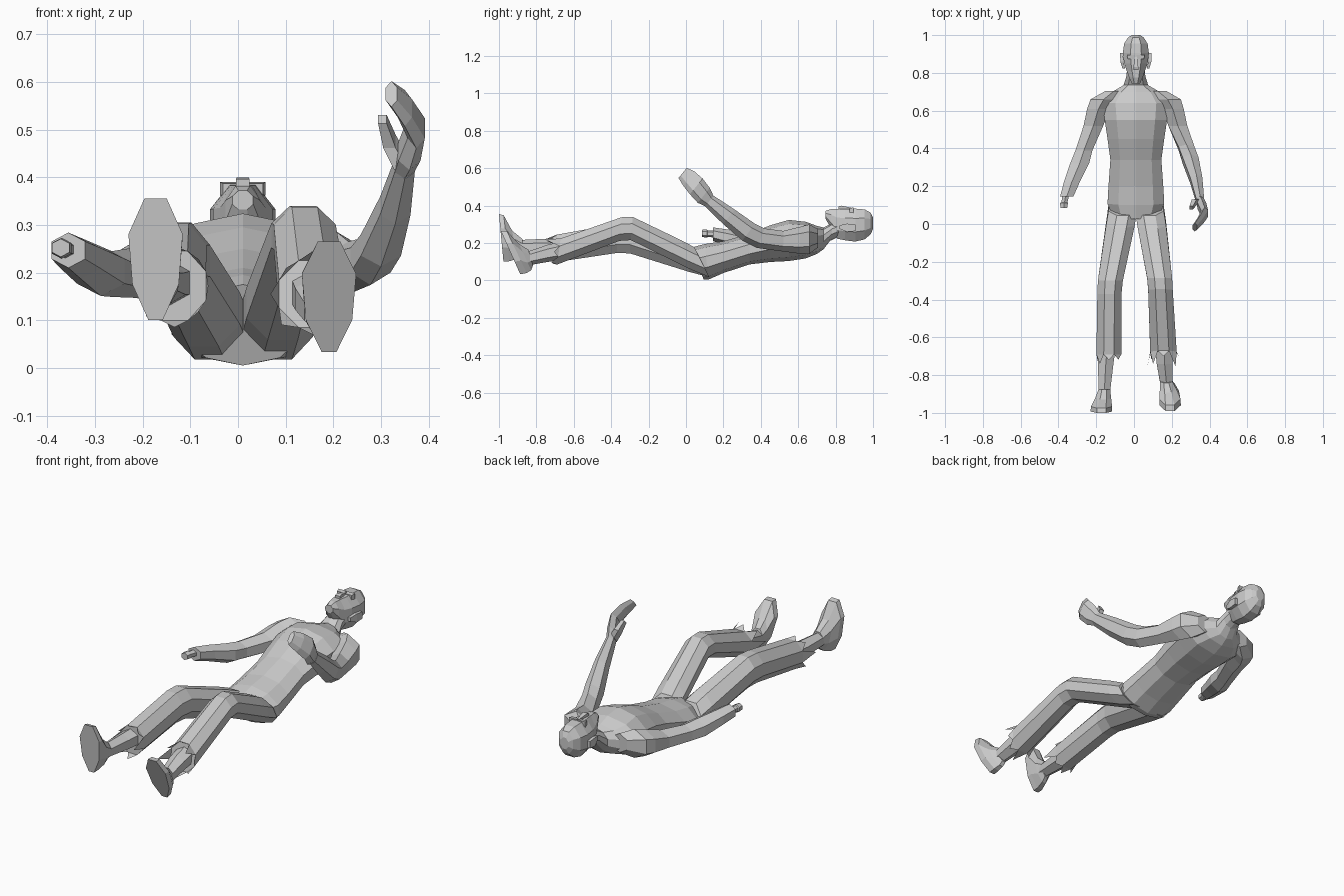
import bpy, math, random
from mathutils import Vector

random.seed(4)


def make(name, verts, faces):
    mesh = bpy.data.meshes.new(name)
    mesh.from_pydata(verts, [], faces)
    mesh.update()
    ob = bpy.data.objects.new(name, mesh)
    bpy.context.collection.objects.link(ob)
    return ob


def loft(name, rows, n=8, heel=0.0, fringe=0.0):
    """Skin rings (x, y, z, half width, vy, vz); v is the ring's half height vector."""
    verts, faces = [], []
    k = 1 / math.cos(math.pi / n)
    for x, y, z, hw, vy, vz in rows:
        for i in range(n):
            a = (i + 0.5) * 2 * math.pi / n
            c, s = math.cos(a) * k, math.sin(a) * k
            if n % 4:
                s *= math.cos(math.pi / n)
            w = hw * c * (1 - heel * max(0, -s))
            verts.append(Vector((x + w, y + vy * s, z + vz * s)))
    for r in range(len(rows) - 1):
        for i in range(n):
            j = (i + 1) % n
            a, b = r * n, (r + 1) * n
            faces.append((a + i, a + j, b + j, b + i))
    last = (len(rows) - 1) * n
    faces.append(tuple(range(n))[::-1])
    faces.append(tuple(range(last, last + n)))
    # torn hem: pointed flaps hanging from the last ring
    if fringe:
        centre = Vector(rows[-1][:3])
        for i in range(n):
            p, q = verts[last + i], verts[last + (i + 1) % n]
            tip = (p + q) / 2 + ((p + q) / 2 - centre) * random.uniform(0, 0.35)
            tip.y -= fringe * random.uniform(0.2, 1.1)
            verts.append(tip)
            faces.append((last + i, last + (i + 1) % n, len(verts) - 1))
    ob = make(name, verts, faces)
    import bmesh
    bm = bmesh.new()
    bm.from_mesh(ob.data)
    bmesh.ops.recalc_face_normals(bm, faces=bm.faces)
    bm.to_mesh(ob.data)
    bm.free()
    return ob


# Torso from hips to neck
C = 0.01
loft("torso", [
    (C, .06, .090, .125, -.035, .085),
    (C, .11, .100, .150, -.010, .095),
    (C, .20, .125, .145, 0, .085),
    (C, .34, .168, .135, 0, .082),
    (C, .45, .197, .150, 0, .098),
    (C, .55, .214, .165, 0, .110),
    (C, .64, .216, .175, 0, .098),
    (C, .70, .217, .125, 0, .075),
    (C, .735, .225, .065, 0, .058),
    (C, .78, .262, .050, .01, .050),
    (C, .84, .285, .045, .01, .045)], n=10)

# Head, ears, nose and brow
loft("head", [
    (C, .745, .352, .022, 0, .020),
    (C, .775, .330, .036, 0, .052),
    (C, .810, .303, .048, 0, .080),
    (C, .850, .299, .062, 0, .084),
    (C, .905, .296, .069, 0, .088),
    (C, .955, .300, .062, 0, .080),
    (C, .987, .305, .042, 0, .058),
    (C, 1.0, .305, .022, 0, .030)])
for s, side in ((-1, "left"), (1, "right")):
    loft(side + "_ear", [
        (C + s * .064, .822, .285, .007, 0, .010),
        (C + s * .074, .860, .282, .008, 0, .022),
        (C + s * .076, .905, .282, .008, 0, .018)], n=4)
    loft(side + "_brow", [
        (C + s * .024, .873, .375, .018, 0, .012),
        (C + s * .026, .895, .376, .022, 0, .014)], n=4)
loft("nose", [
    (C, .815, .380, .014, 0, .016),
    (C, .830, .383, .013, 0, .017),
    (C, .885, .377, .006, 0, .012)], n=4)

# Trouser legs with torn hems: left nearly straight, right knee raised
loft("left_trouser_leg", [
    (-.060, .085, .098, .075, -.040, .080),
    (-.072, 0, .125, .076, -.020, .080),
    (-.125, -.30, .225, .066, 0, .080),
    (-.130, -.37, .225, .064, 0, .078),
    (-.133, -.69, .172, .066, 0, .073)], fringe=.09)
loft("right_trouser_leg", [
    (.082, .085, .098, .075, -.040, .080),
    (.094, 0, .137, .076, -.025, .078),
    (.136, -.29, .278, .066, .005, .062),
    (.140, -.35, .275, .065, .005, .063),
    (.156, -.68, .155, .070, .010, .070)], fringe=.09)

# Shins
loft("left_shin", [
    (-.142, -.65, .180, .045, 0, .050),
    (-.150, -.75, .177, .040, 0, .046),
    (-.158, -.90, .180, .030, 0, .036)], n=6)
loft("right_shin", [
    (.158, -.64, .165, .047, 0, .050),
    (.162, -.74, .145, .042, 0, .046),
    (.172, -.85, .117, .032, .005, .038)], n=6)

# Feet: ankle, instep, rim and sole rings
loft("left_foot", [
    (-.157, -.875, .180, .031, 0, .042),
    (-.163, -.915, .192, .042, -.015, .075),
    (-.172, -.960, .226, .056, -.015, .123),
    (-.173, -.988, .228, .057, -.012, .127)], heel=.35)
loft("right_foot", [
    (.171, -.830, .122, .033, -.012, .042),
    (.180, -.860, .125, .043, -.032, .070),
    (.190, -.905, .152, .056, -.053, .112),
    (.191, -.938, .149, .057, -.052, .116)], heel=.35)

# Left arm ending in a stump with a bone
loft("left_arm", [
    (-.105, .705, .225, .045, 0, .050),
    (-.160, .660, .220, .070, 0, .076),
    (-.188, .610, .212, .060, 0, .070),
    (-.215, .520, .200, .052, 0, .053),
    (-.265, .390, .197, .045, 0, .048),
    (-.288, .320, .203, .050, 0, .052),
    (-.330, .220, .230, .042, 0, .043),
    (-.356, .145, .247, .035, 0, .037)], n=6)
loft("left_arm_bone", [
    (-.360, .160, .248, .018, 0, .019),
    (-.368, .115, .250, .016, 0, .017),
    (-.370, .112, .251, .021, 0, .022),
    (-.372, .085, .252, .018, 0, .019)], n=6)

# Right arm, forearm raised
loft("right_arm", [
    (.125, .705, .225, .045, 0, .050),
    (.178, .660, .222, .070, 0, .078),
    (.205, .610, .215, .058, 0, .072),
    (.232, .520, .210, .050, 0, .055),
    (.278, .400, .226, .042, .020, .052),
    (.300, .335, .258, .042, .034, .045),
    (.330, .230, .340, .032, .032, .038),
    (.350, .125, .425, .021, .023, .028)], n=6)

# Right hand: palm, folded fingers and thumb
loft("right_hand", [
    (.348, .130, .420, .020, .020, .026),
    (.360, .095, .455, .023, .032, .040),
    (.374, .055, .503, .018, .034, .042),
    (.350, .015, .545, .015, .030, .038),
    (.322, -.018, .575, .012, .022, .027)], n=6)
loft("right_thumb", [
    (.342, .120, .430, .014, .012, .015),
    (.318, .115, .475, .013, .014, .014),
    (.303, .085, .522, .009, .009, .009)], n=4)
